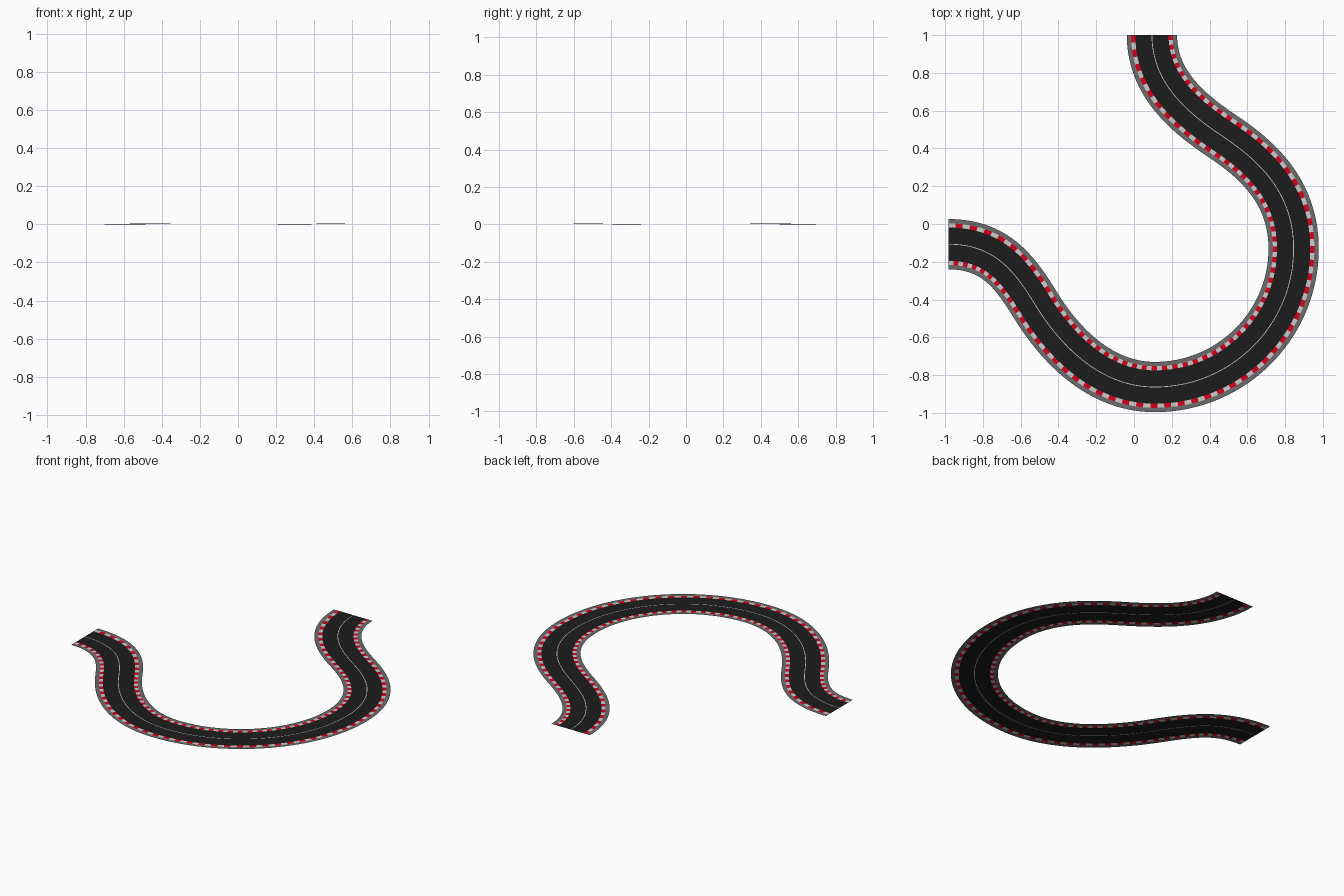
import bpy
from mathutils import Vector
from mathutils.geometry import interpolate_bezier

if "Cube" in bpy.data.objects:
    bpy.data.objects.remove(bpy.data.objects["Cube"])

# Centreline knots: x, y, tangent direction, handle lengths in and out
KNOTS = [
    (-0.983, -0.107, (1, 0), 0, 0.26),
    (-0.515, -0.440, (0.53, -0.85), 0.20, 0.20),
    (0.110, -0.863, (1, 0), 0.31, 0.405),
    (0.845, -0.130, (0, 1), 0.405, 0.31),
    (0.475, 0.460, (-0.83, 0.56), 0.20, 0.20),
    (0.095, 1.000, (0, 1), 0.27, 0),
]
STRIPES = 124
STEPS = STRIPES * 2


def material(name, rgb):
    m = bpy.data.materials.new(name)
    m.diffuse_color = (*rgb, 1)
    m.use_nodes = True
    m.node_tree.nodes["Principled BSDF"].inputs["Base Color"].default_value = m.diffuse_color
    return m


def centreline():
    # Evenly spaced samples along the joined bezier spans
    pts = []
    for a, b in zip(KNOTS, KNOTS[1:]):
        p, q = Vector(a[:2]), Vector(b[:2])
        span = interpolate_bezier(p, p + Vector(a[2]).normalized() * a[4],
                                  q - Vector(b[2]).normalized() * b[3], q, 200)
        pts += span if not pts else span[1:]
    dist = [0]
    for p, q in zip(pts, pts[1:]):
        dist.append(dist[-1] + (q - p).length)
    out, j = [], 0
    for i in range(STEPS + 1):
        d = dist[-1] * i / STEPS
        while j < len(pts) - 2 and dist[j + 1] < d:
            j += 1
        out.append(pts[j].lerp(pts[j + 1], (d - dist[j]) / (dist[j + 1] - dist[j])))
    return out


PATH = centreline()


def frame(i):
    # Sideways direction and gentle height of the road at a sample
    t = PATH[min(i + 1, STEPS)] - PATH[max(i - 1, 0)]
    if i == 0:
        t = Vector((1, 0))
    if i == STEPS:
        t = Vector((0, 1))
    t.normalize()
    u = min(i, STEPS - i) / STEPS
    s = min(max((u - 0.08) / 0.16, 0), 1)
    return Vector((-t.y, t.x)), 0.005 * s * s * (3 - 2 * s)


def strip(name, bands, mats, stripe=False):
    # Sweep flat bands, given as offsets from the centreline, along the path
    verts, faces, slots = [], [], []
    for lo, hi in bands:
        base = len(verts)
        for i, p in enumerate(PATH):
            n, z = frame(i)
            for off in (lo, hi):
                v = p + n * off
                verts.append((v.x, v.y, z))
        for i in range(STEPS):
            k = base + 2 * i
            faces.append((k, k + 2, k + 3, k + 1))
            slots.append((i // 2) % 2 if stripe else 0)
    me = bpy.data.meshes.new(name)
    me.from_pydata(verts, [], faces)
    for m in mats:
        me.materials.append(m)
    me.polygons.foreach_set("material_index", slots)
    ob = bpy.data.objects.new(name, me)
    bpy.context.collection.objects.link(ob)
    return ob


def both_sides(lo, hi):
    return [(lo, hi), (-hi, -lo)]


asphalt = material("asphalt", (0.012, 0.012, 0.012))
white = material("white_paint", (0.6, 0.6, 0.6))
red = material("red_paint", (0.7, 0.0, 0.01))
grey = material("concrete", (0.15, 0.15, 0.15))

strip("road_surface", both_sides(0.002, 0.088), [asphalt])
strip("centre_line", [(-0.002, 0.002)], [white])
strip("kerbs", both_sides(0.088, 0.110), [white, red], stripe=True)
strip("verges", both_sides(0.110, 0.133), [grey])
